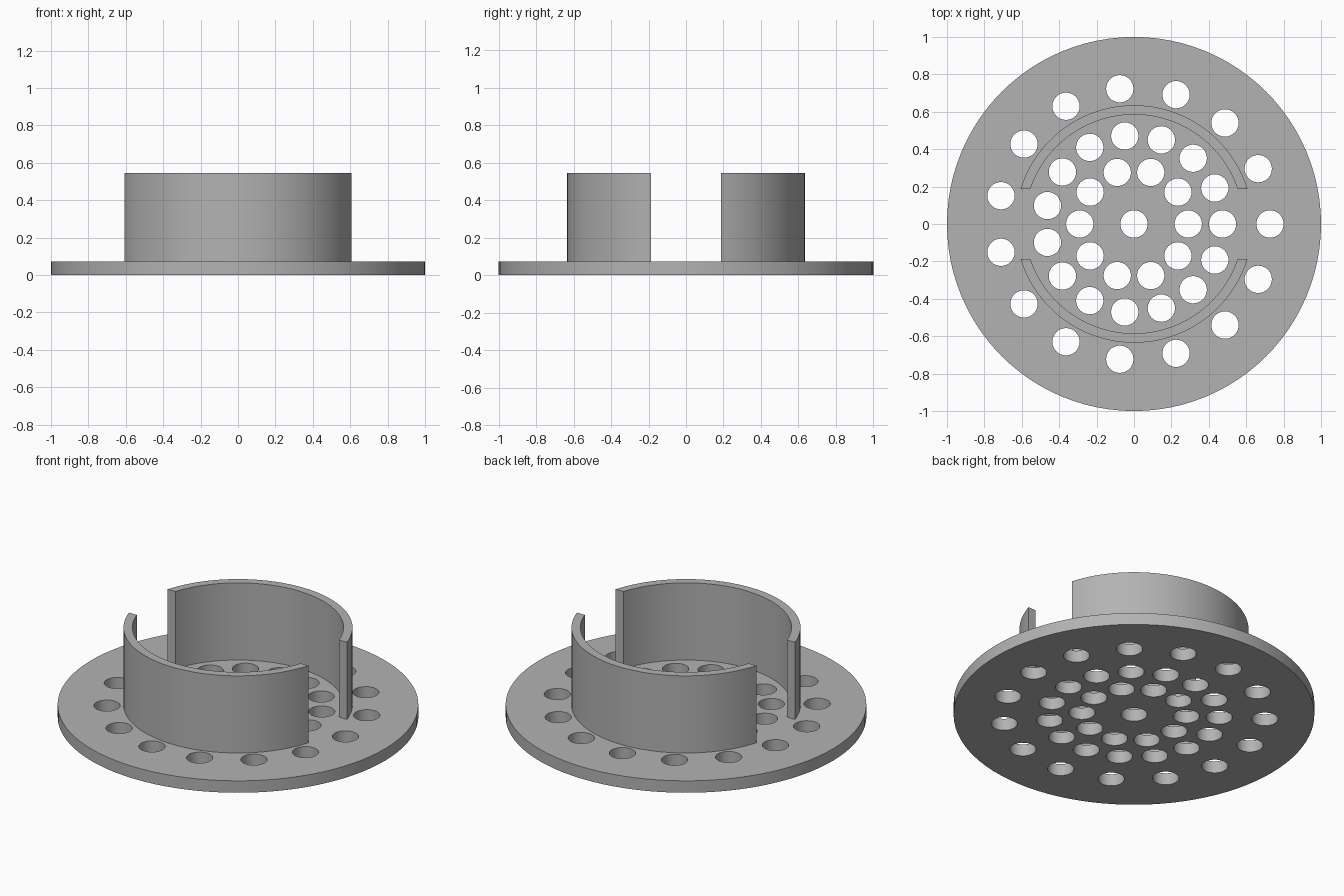
import bpy, bmesh, math
from mathutils import Matrix

cube = bpy.data.objects.get("Cube")
if cube:
    bpy.data.objects.remove(cube, do_unlink=True)

PLATE_TOP = 0.073
WALL_TOP = 0.545
HOLE_RADIUS = 0.073

grey = bpy.data.materials.new("plain grey")
grey.use_nodes = True
colour = (0.45, 0.45, 0.45, 1)
grey.diffuse_color = colour
grey.node_tree.nodes["Principled BSDF"].inputs["Base Color"].default_value = colour


def make_object(name, bm):
    bmesh.ops.recalc_face_normals(bm, faces=bm.faces)
    mesh = bpy.data.meshes.new(name)
    bm.to_mesh(mesh)
    bm.free()
    mesh.materials.append(grey)
    obj = bpy.data.objects.new(name, mesh)
    bpy.context.collection.objects.link(obj)
    return obj


def add_cylinder(bm, radius, bottom, top, x=0, y=0, segments=32):
    bmesh.ops.create_cone(bm, cap_ends=True, segments=segments, radius1=radius,
                          radius2=radius, depth=top - bottom,
                          matrix=Matrix.Translation((x, y, (bottom + top) / 2)))


def smooth(obj):
    bpy.ops.object.select_all(action="DESELECT")
    obj.select_set(True)
    bpy.context.view_layer.objects.active = obj
    bpy.ops.object.shade_smooth_by_angle(angle=math.radians(30))


# Round base plate
bm = bmesh.new()
add_cylinder(bm, 1, 0, PLATE_TOP, segments=96)
plate = make_object("base_plate", bm)

# Drain holes: one in the centre and three rings
bm = bmesh.new()
for ring_radius, count in ((0, 1), (0.29, 10), (0.473, 15), (0.727, 15)):
    for i in range(count):
        a = math.tau * i / count
        add_cylinder(bm, HOLE_RADIUS, -0.1, 0.2,
                     ring_radius * math.cos(a), ring_radius * math.sin(a))
cutter = make_object("hole_cutter", bm)
cutter.hide_render = True

cut = plate.modifiers.new("holes", "BOOLEAN")
cut.operation = "DIFFERENCE"
cut.solver = "EXACT"
cut.object = cutter
bpy.context.view_layer.objects.active = plate
bpy.ops.object.modifier_apply(modifier=cut.name)
bpy.data.objects.remove(cutter, do_unlink=True)
smooth(plate)


# Curved walls, ending flat along the side gaps
def curved_wall(name, side, outer=0.635, inner=0.585, gap=0.187, steps=48):
    bm = bmesh.new()
    sections = []
    for i in range(steps + 1):
        points = []
        for radius in (outer, inner):
            start = math.asin(gap / radius)
            a = start + (math.pi - 2 * start) * i / steps
            points.append((radius * math.cos(a), side * radius * math.sin(a)))
        (ox, oy), (ix, iy) = points
        sections.append([bm.verts.new(p) for p in (
            (ox, oy, PLATE_TOP), (ox, oy, WALL_TOP),
            (ix, iy, WALL_TOP), (ix, iy, PLATE_TOP))])
    for a, b in zip(sections, sections[1:]):
        for k in range(4):
            n = (k + 1) % 4
            bm.faces.new((a[k], a[n], b[n], b[k]))
    bm.faces.new(sections[0])
    bm.faces.new(sections[-1])
    smooth(make_object(name, bm))


curved_wall("back_wall", 1)
curved_wall("front_wall", -1)
